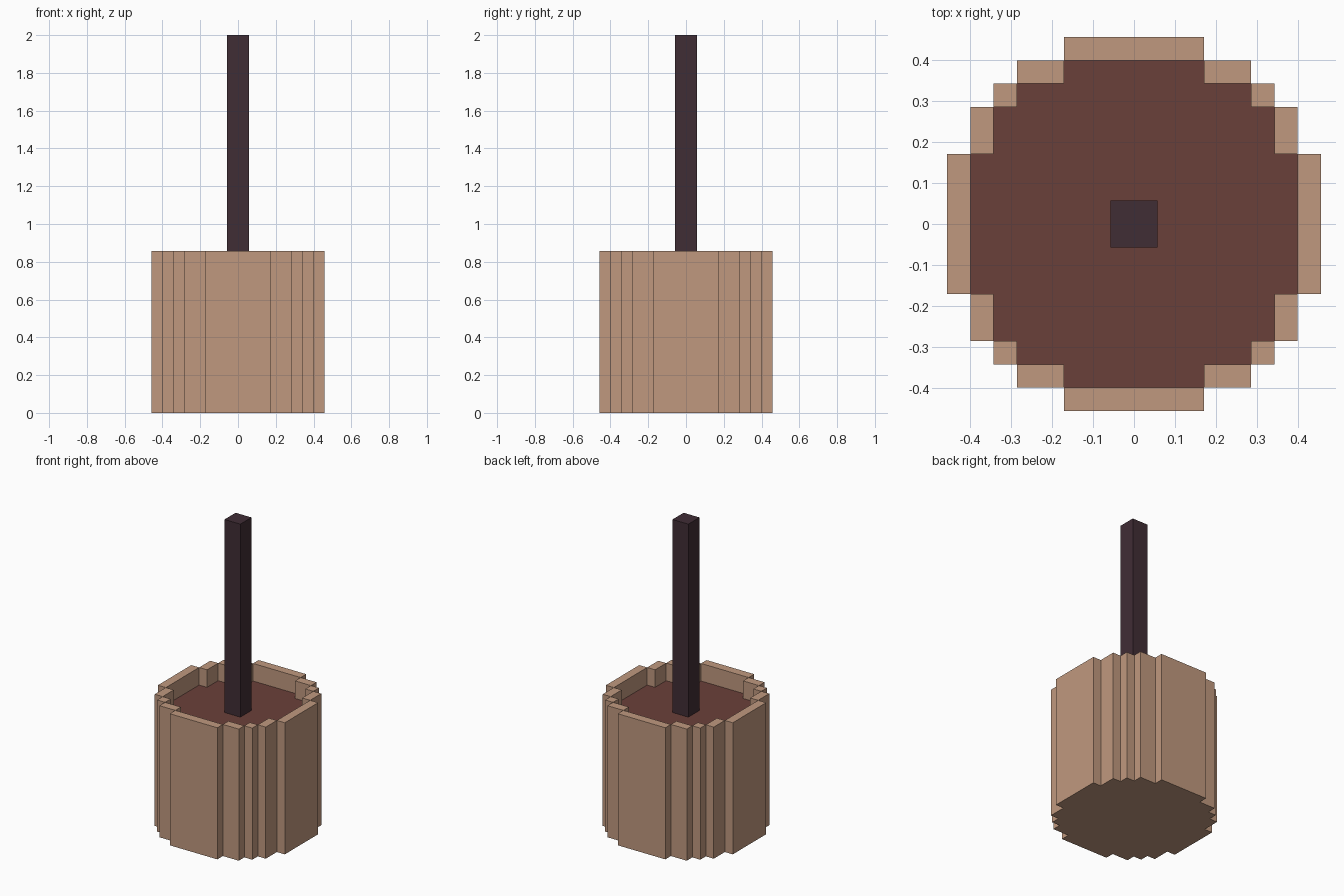
import bpy, bmesh

cube = bpy.data.objects.get("Cube")
if cube:
    bpy.data.objects.remove(cube, do_unlink=True)

U = 2 / 35  # one block


def material(name, rgb):
    """Flat material from 0-255 sRGB values."""
    lin = [((c / 255 + 0.055) / 1.055) ** 2.4 for c in rgb] + [1.0]
    m = bpy.data.materials.new(name)
    m.use_nodes = True
    m.diffuse_color = lin
    bsdf = next(n for n in m.node_tree.nodes if n.type == 'BSDF_PRINCIPLED')
    bsdf.inputs["Base Color"].default_value = lin
    bsdf.inputs["Roughness"].default_value = 0.9
    return m


def prism(name, outline, z0, z1, mat):
    """Extrude an outline (in blocks) from z0 to z1."""
    bm = bmesh.new()
    face = bm.faces.new([bm.verts.new((x * U, y * U, z0 * U)) for x, y in outline])
    ext = bmesh.ops.extrude_face_region(bm, geom=[face], use_keep_orig=True)
    top = [v for v in ext["geom"] if isinstance(v, bmesh.types.BMVert)]
    bmesh.ops.translate(bm, verts=top, vec=(0, 0, (z1 - z0) * U))
    bmesh.ops.recalc_face_normals(bm, faces=bm.faces)
    me = bpy.data.meshes.new(name)
    bm.to_mesh(me)
    bm.free()
    me.materials.append(mat)
    ob = bpy.data.objects.new(name, me)
    bpy.context.collection.objects.link(ob)
    return ob


def box(name, x0, x1, y0, y1, z0, z1, mat):
    return prism(name, [(x0, y0), (x1, y0), (x1, y1), (x0, y1)], z0, z1, mat)


tan = material("tan wood", (192, 153, 127))
brown = material("reddish brown filling", (106, 64, 58))
dark = material("dark handle", (64, 45, 53))

# Stepped round outline of the inside, one quadrant turned four times
quadrant = [(7, 3), (6, 3), (6, 5), (5, 5), (5, 6), (3, 6), (3, 7)]
inside, pts = [], quadrant
for _ in range(4):
    inside += pts
    pts = [(-y, x) for x, y in pts]

# Tub floor and filling
prism("tub_floor", inside, 0, 1, tan)
prism("filling", inside, 1, 13, brown)

# Wide staves on the four sides
for s, fb, lr in ((-1, "front", "right"), (1, "back", "left")):
    a, b = sorted((7 * s, 8 * s))
    box(f"stave_{fb}", -3, 3, a, b, 0, 15, tan)
    box(f"stave_{lr}", a, b, -3, 3, 0, 15, tan)

# Narrow staves stepping round each corner
corner = [(6, 7, 3, 5), (5, 6, 5, 6), (3, 5, 6, 7)]
for sx, lr in ((-1, "right"), (1, "left")):
    for sy, fb in ((-1, "front"), (1, "back")):
        for i, (x0, x1, y0, y1) in enumerate(corner, 1):
            xs, ys = sorted((x0 * sx, x1 * sx)), sorted((y0 * sy, y1 * sy))
            box(f"corner_stave_{fb}_{lr}_{i}", *xs, *ys, 0, 15, tan)

# Upright handle
box("handle", -1, 1, -1, 1, 12.5, 35, dark)
